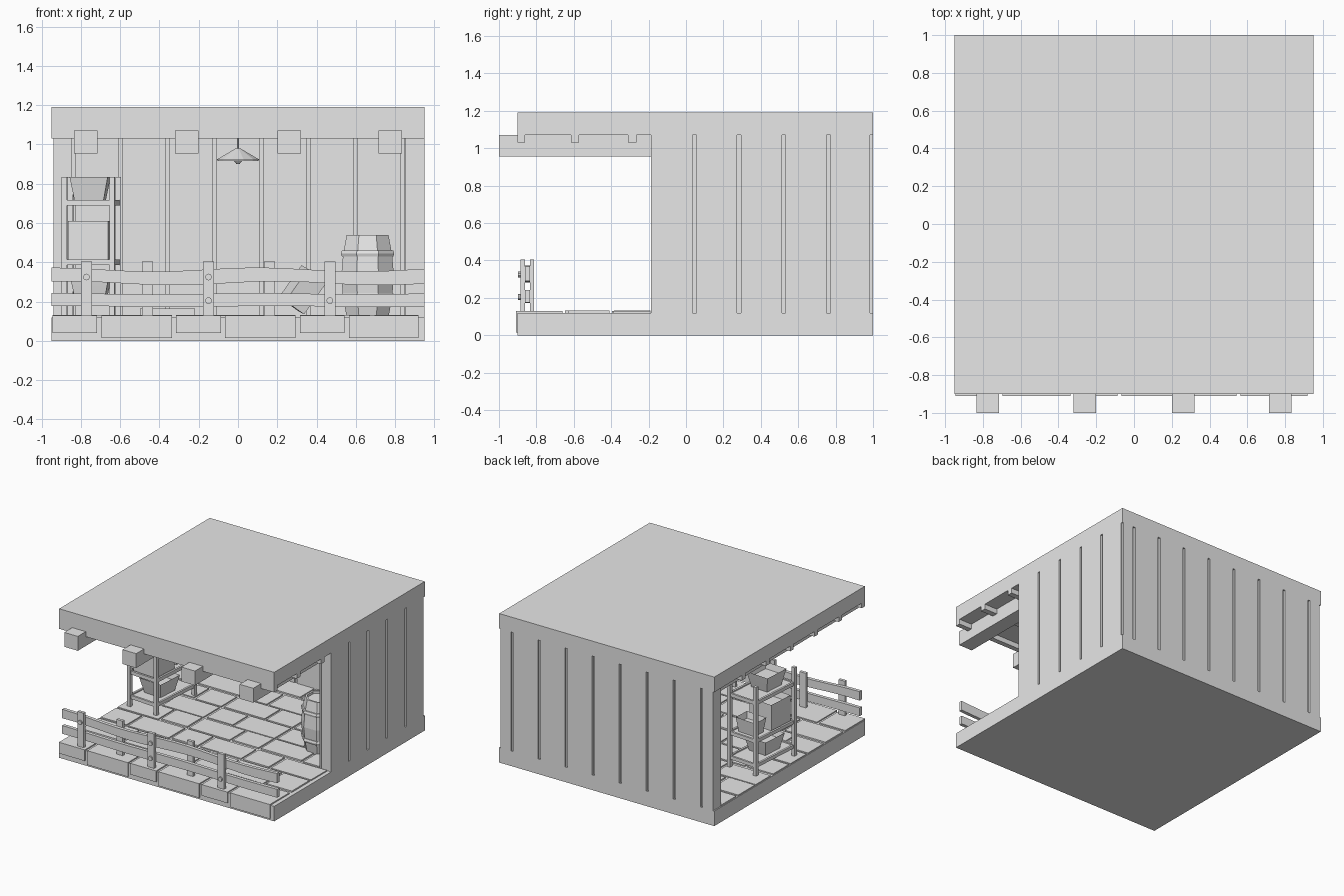
import bpy, bmesh, math, random
from mathutils import Matrix, Vector

random.seed(4)
cube = bpy.data.objects.get("Cube")
if cube:
    bpy.data.objects.remove(cube, do_unlink=True)

grey = bpy.data.materials.new("plain grey")
grey.use_nodes = True
grey.diffuse_color = (0.8, 0.8, 0.8, 1)
grey.node_tree.nodes["Principled BSDF"].inputs["Base Color"].default_value = (0.8, 0.8, 0.8, 1)


def finish(name, bm):
    bmesh.ops.recalc_face_normals(bm, faces=bm.faces)
    mesh = bpy.data.meshes.new(name)
    bm.to_mesh(mesh)
    bm.free()
    mesh.materials.append(grey)
    ob = bpy.data.objects.new(name, mesh)
    bpy.context.collection.objects.link(ob)
    return ob


def add_box(bm, lo, hi, taper=1.0):
    """Box from corner to corner; taper scales the lower face."""
    lo, hi = Vector(lo), Vector(hi)
    mat = Matrix.Translation((lo + hi) / 2) @ Matrix.Diagonal((*(hi - lo), 1))
    verts = bmesh.ops.create_cube(bm, size=1, matrix=mat)["verts"]
    mid = (lo + hi) / 2
    for v in verts:
        if v.co.z < mid.z:
            v.co.x = mid.x + (v.co.x - mid.x) * taper
            v.co.y = mid.y + (v.co.y - mid.y) * taper
    return verts


def boxes(name, pairs):
    bm = bmesh.new()
    for lo, hi in pairs:
        add_box(bm, lo, hi)
    return finish(name, bm)


def lathe(name, profile, sides, loc):
    """Turned shape from (radius, height) pairs, closed at both ends."""
    bm = bmesh.new()
    rings = []
    for r, z in profile:
        angles = [2 * math.pi * (i + 0.5) / sides for i in range(sides)]
        rings.append([bm.verts.new((r * math.cos(a), r * math.sin(a), z)) for a in angles])
    for a, b in zip(rings, rings[1:]):
        for i in range(sides):
            j = (i + 1) % sides
            bm.faces.new((a[i], a[j], b[j], b[i]))
    bm.faces.new(rings[0])
    bm.faces.new(rings[-1])
    ob = finish(name, bm)
    ob.location = loc
    return ob


# Base, roof and ceiling beams
W, FLOOR, CEIL = 0.95, 0.12, 1.07
boxes("base_slab", [((-W, -0.9, 0), (W, 1, FLOOR))])
boxes("roof_slab", [((-W, -0.9, CEIL), (W, 1, 1.19))])
boxes("roof_fascia", [((-W, -0.9, 1.03), (W, -0.86, CEIL))])
boxes("ceiling_battens", [((-W, y - 0.022, 1.03), (W if y < -0.2 else 0.9, y + 0.022, CEIL))
                          for y in [-0.593 + 0.306 * k for k in range(5)]])
boxes("ceiling_beams", [((x - 0.06, -1, 0.955), (x + 0.06, 0.95, CEIL))
                        for x in (-0.775, -0.26, 0.26, 0.775)])

# Walls: a core with planks on both faces
D = 0.015
boxes("back_wall_core", [((-0.94, 0.9 + D, FLOOR), (0.94, 1 - D, CEIL))])
boxes("side_wall_core", [((0.85 + D, -0.18, FLOOR), (W - D, 1 - D, CEIL))])
edges = [-0.95] + [0.239 * (k - 3.5) for k in range(8)] + [0.95]
planks = []
for a, b in zip(edges, edges[1:]):
    a, b = max(a + 0.01, -0.94), min(b - 0.01, 0.94)
    planks += [((a, 1 - D, FLOOR), (b, 1, CEIL)), ((a, 0.9, FLOOR), (b, 0.9 + D, CEIL))]
boxes("back_wall_planks", planks)
edges = [-0.196] + [0.045 + 0.239 * k for k in range(4)] + [0.995]
planks = []
for a, b in zip(edges, edges[1:]):
    planks += [((W - D, a + 0.01, FLOOR), (W, b - 0.01, CEIL)),
               ((0.85, a + 0.01, FLOOR), (0.85 + D, min(b, 0.95) - 0.01, CEIL))]
boxes("side_wall_planks", planks)

# Stone floor in staggered rows; the front row wraps the slab edge
stones = []
y = -0.91
for row in range(8):
    depth = 0.25 if row < 2 else 0.22
    x, wide = -0.945, row % 2
    while x < 0.93:
        width = 0.38 if wide else 0.25
        end = min(x + width, 0.94)
        if 0.94 - end < 0.1:
            end = 0.94
        bottom = (0.015 if wide else 0.04) if row == 0 else 0.1
        shift = 0 if row == 0 else random.uniform(-0.012, 0.012)
        stones.append(((x, y + (0.02 + shift if row else 0), bottom),
                       (end - 0.022, y + depth, 0.13 + random.uniform(-0.002, 0.002))))
        x, wide = end, not wide
    y += depth
boxes("floor_stones", stones)

# Fence: posts alternate in front of and behind two wavy rails
front_posts, back_posts = (-0.772, -0.15, 0.468), (-0.462, 0.16)
boxes("fence_posts",
      [((x - 0.028, -0.885, FLOOR), (x + 0.028, -0.862, 0.405)) for x in front_posts] +
      [((x - 0.028, -0.835, FLOOR), (x + 0.028, -0.812, 0.405)) for x in back_posts])


def rail(name, low, high, wave):
    bm = bmesh.new()
    xs = [-W + 0.1 * i for i in range(20)]
    top = [(x, high + wave * math.sin(6 * x + 1)) for x in xs]
    under = [(x, low + wave * math.sin(6 * x + 0.4)) for x in xs]
    face = bm.faces.new([bm.verts.new((x, -0.862, z)) for x, z in top + under[::-1]])
    ext = bmesh.ops.extrude_face_region(bm, geom=[face])["geom"]
    moved = [v for v in ext if isinstance(v, bmesh.types.BMVert)]
    bmesh.ops.translate(bm, verts=moved, vec=(0, 0.027, 0))
    return finish(name, bm)


rail("upper_fence_rail", 0.293, 0.363, 0.01)
rail("lower_fence_rail", 0.175, 0.24, 0.003)
for x, z in ((-0.772, 0.325), (-0.15, 0.325), (-0.15, 0.205), (0.468, 0.205)):
    bolt = lathe("fence_bolt", [(0.017, 0), (0.017, 0.014)], 10, (x, -0.883, z))
    bolt.rotation_euler.x = math.pi / 2

# Shelf rack, slightly turned, with boxes on it
RACK = Matrix.Translation((-0.747, 0.11, 0)) @ Matrix.Rotation(-0.07, 4, "Z")
hx, hy = 0.122, 0.22
rack = []
for sx in (-1, 1):
    for sy in (-1, 1):
        x, y = sx * hx, sy * hy
        rack.append(((x - 0.014, y - 0.014, FLOOR), (x + 0.014, y + 0.014, 0.835)))
for z in (0.19, 0.385, 0.69):
    for s in (-1, 1):
        rack.append(((-hx, s * hy - 0.008, z), (hx, s * hy + 0.008, z + 0.028)))
        rack.append(((s * hx - 0.008, -hy, z), (s * hx + 0.008, hy, z + 0.028)))
    rack.append(((-hx, -hy, z + 0.005), (hx, hy, z + 0.018)))
boxes("shelf_rack", rack).matrix_world = RACK


def shelf_box(name, lo, hi, taper):
    bm = bmesh.new()
    add_box(bm, lo, hi, taper)
    top = max(bm.faces, key=lambda f: f.calc_center_median().z)
    bmesh.ops.inset_region(bm, faces=[top], thickness=0.015)
    bmesh.ops.translate(bm, verts=top.verts, vec=(0, 0, -0.05))
    finish(name, bm).matrix_world = RACK


shelf_box("top_bin", (-0.1, -0.16, 0.71), (0.095, 0.06, 0.835), 0.75)
shelf_box("middle_crate", (-0.105, -0.2, 0.405), (0.1, 0.02, 0.61), 1)
shelf_box("middle_bin", (-0.09, 0.06, 0.405), (0.09, 0.19, 0.52), 0.8)
shelf_box("lower_bin", (-0.1, -0.14, 0.21), (0.1, 0.08, 0.33), 0.75)

# Barrel with hoops
lathe("barrel", [(0.115, 0), (0.135, 0.1), (0.145, 0.21), (0.135, 0.32),
                 (0.115, 0.42), (0.1, 0.42), (0.1, 0.4)], 8, (0.66, 0.1, FLOOR))
for z in (0.09, 0.31):
    lathe("barrel_hoop", [(0.142, z), (0.147, z + 0.015), (0.142, z + 0.03)], 8, (0.66, 0.1, FLOOR))

# Toppled crate and a low board by the back wall
crate = boxes("tilted_crate", [((-0.06, -0.08, -0.1), (0.06, 0.08, 0.1))])
crate.location = (0.33, 0.72, 0.26)
crate.rotation_euler = (0.15, 0.6, 0.3)
boxes("low_board", [((-0.5, 0.72, FLOOR), (-0.22, 0.86, 0.165))])

# Hanging lamp
lathe("lamp_shade", [(0.118, 0.92), (0.012, 0.98), (0.008, 0.975), (0.11, 0.917)], 12, (0, 0.2, 0))
lathe("lamp_cord", [(0.006, 0.96), (0.006, CEIL)], 6, (0, 0.2, 0))
lathe("lamp_bulb", [(0.008, 0.9), (0.022, 0.915), (0.02, 0.935), (0.012, 0.965)], 8, (0, 0.2, 0))
